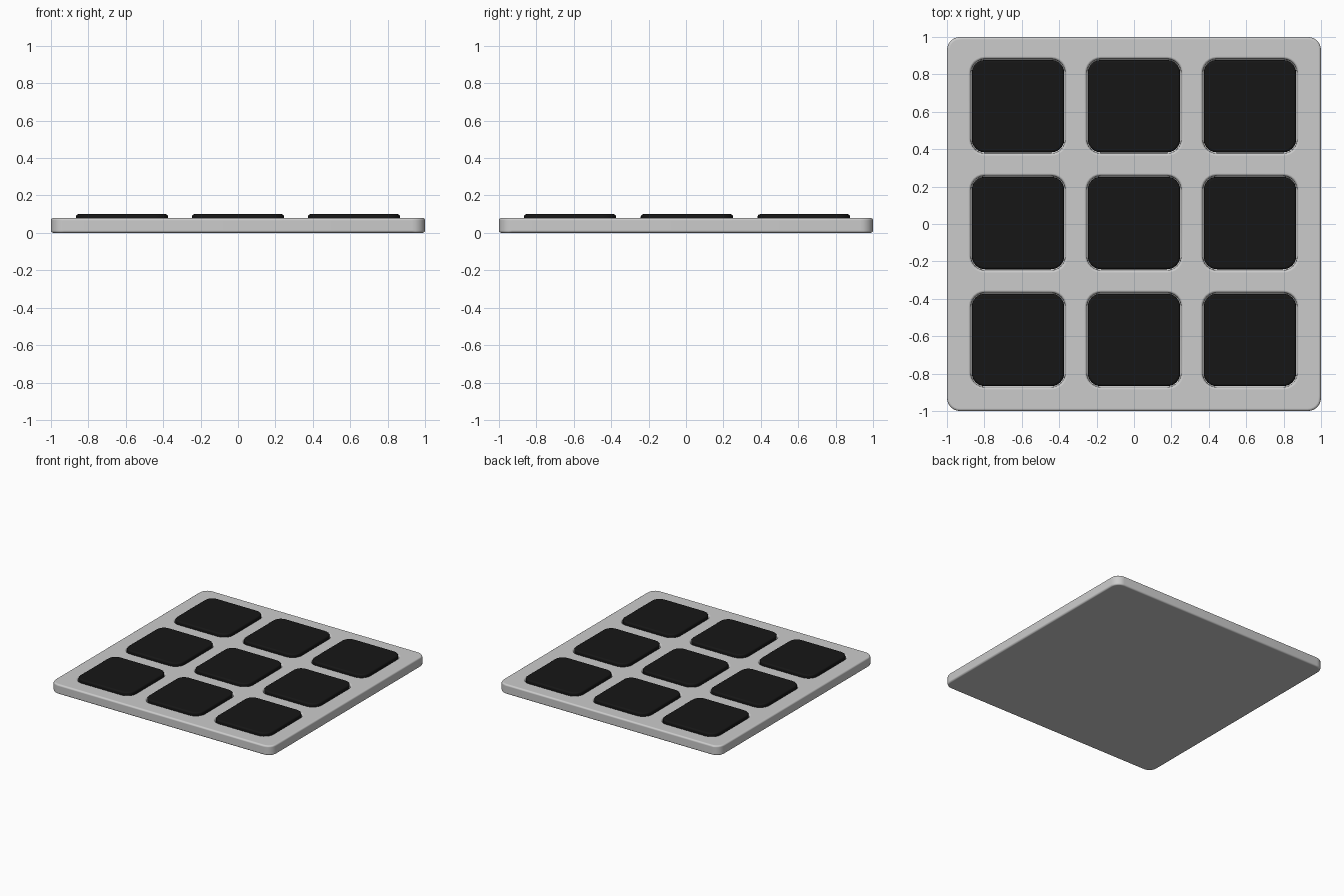
import bpy, bmesh, math

if "Cube" in bpy.data.objects:
    bpy.data.objects.remove(bpy.data.objects["Cube"])


def add_block(bm, cx, cy, half, radius, z0, z1, steps=6):
    """Square block with rounded vertical corners."""
    pts = []
    for k, (sx, sy) in enumerate([(1, 1), (-1, 1), (-1, -1), (1, -1)]):
        for i in range(steps + 1):
            a = math.pi / 2 * (k + i / steps)
            pts.append((cx + sx * (half - radius) + radius * math.cos(a),
                        cy + sy * (half - radius) + radius * math.sin(a)))
    low = [bm.verts.new((x, y, z0)) for x, y in pts]
    high = [bm.verts.new((x, y, z1)) for x, y in pts]
    bm.faces.new(low[::-1])
    bm.faces.new(high)
    n = len(pts)
    for i in range(n):
        j = (i + 1) % n
        bm.faces.new((low[i], low[j], high[j], high[i]))


def make_object(name, blocks):
    bm = bmesh.new()
    for b in blocks:
        add_block(bm, *b)
    me = bpy.data.meshes.new(name)
    bm.to_mesh(me)
    bm.free()
    for p in me.polygons:
        p.use_smooth = True
    ob = bpy.data.objects.new(name, me)
    bpy.context.collection.objects.link(ob)
    return ob


def soften(ob, width):
    b = ob.modifiers.new("soft_edges", 'BEVEL')
    b.width = width
    b.segments = 4
    b.limit_method = 'ANGLE'
    b.angle_limit = math.radians(50)
    b.harden_normals = True


centres = [(x, y) for y in (0.63, 0.005, -0.62) for x in (-0.62, 0, 0.62)]

# base plate with nine recesses
plate = make_object("base_plate", [(0, 0, 1.0, 0.07, 0.0, 0.08)])
cutter = make_object("recess_cutter",
                     [(x, y, 0.252, 0.075, 0.045, 0.2) for x, y in centres])
cutter.hide_render = True
cutter.hide_viewport = True
cut = plate.modifiers.new("recesses", 'BOOLEAN')
cut.operation = 'DIFFERENCE'
cut.solver = 'EXACT'
cut.object = cutter
soften(plate, 0.014)

# black keys
black = bpy.data.materials.new("black_rubber")
black.diffuse_color = (0.008, 0.008, 0.008, 1)
black.use_nodes = True
black.node_tree.nodes["Principled BSDF"].inputs["Base Color"].default_value = black.diffuse_color
for i, (x, y) in enumerate(centres):
    key = make_object(f"key_{i + 1}", [(x, y, 0.247, 0.07, 0.045, 0.1)])
    key.data.materials.append(black)
    soften(key, 0.014)
